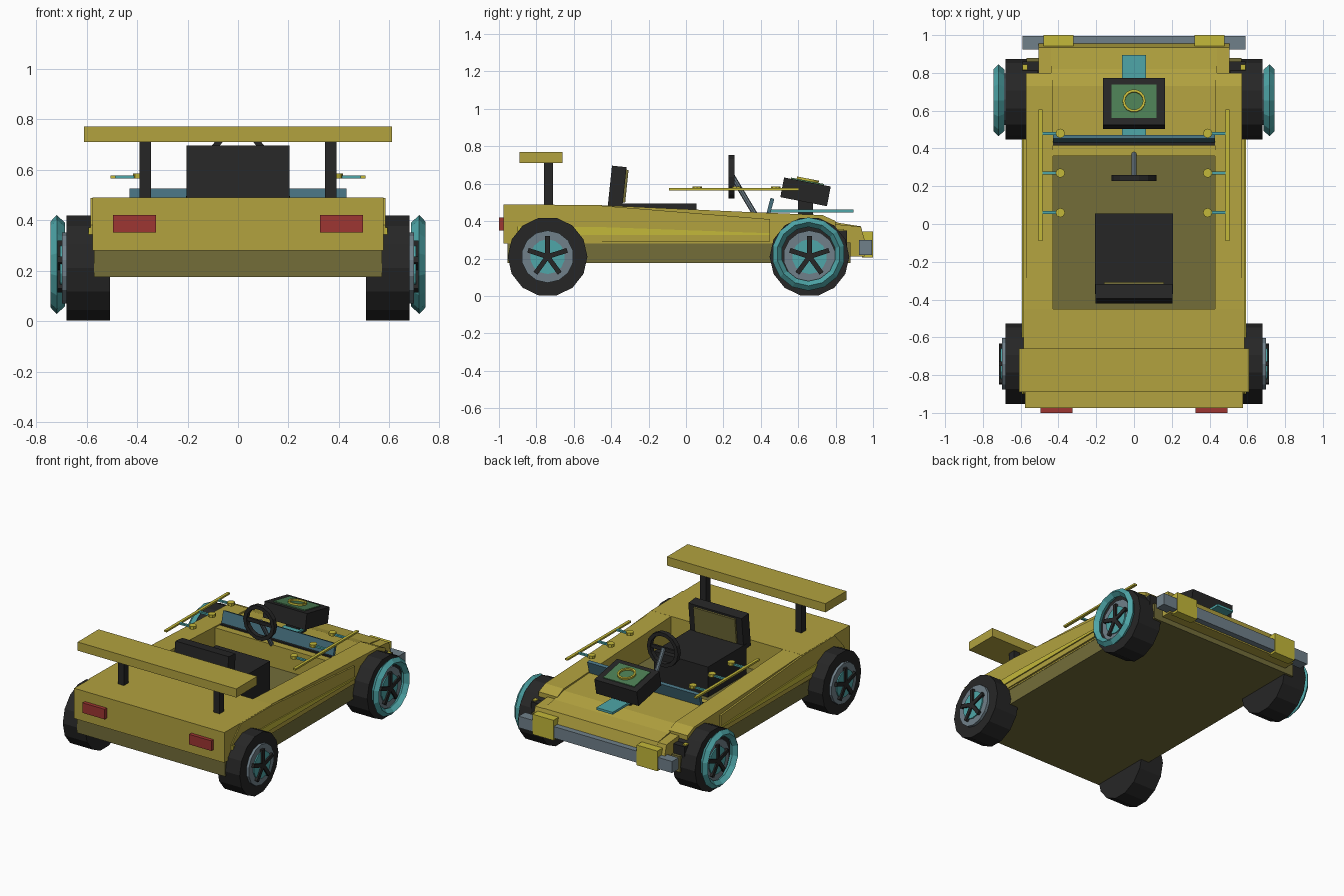
import bpy, bmesh, math
from mathutils import Matrix, Vector

if "Cube" in bpy.data.objects:
    bpy.data.objects.remove(bpy.data.objects["Cube"])


def mat(name, r, g, b):
    lin = [((c / 255 + 0.055) / 1.055) ** 2.4 for c in (r, g, b)]
    m = bpy.data.materials.new(name)
    m.diffuse_color = (*lin, 1)
    m.use_nodes = True
    m.node_tree.nodes["Principled BSDF"].inputs["Base Color"].default_value = m.diffuse_color
    return m


BODY = mat("body mustard", 178, 162, 63)
TRIM = mat("bright yellow", 196, 184, 58)
OLIVE = mat("dark olive", 115, 109, 57)
BLACK = mat("black", 38, 38, 38)
GREY = mat("blue grey", 112, 128, 138)
TEAL = mat("teal", 78, 166, 168)
BLUE = mat("slate teal", 70, 112, 126)
RED = mat("red", 158, 54, 50)
GREEN = mat("green", 76, 126, 84)


def finish(name, bm, m):
    bmesh.ops.recalc_face_normals(bm, faces=bm.faces)
    me = bpy.data.meshes.new(name)
    bm.to_mesh(me)
    bm.free()
    me.materials.append(m)
    ob = bpy.data.objects.new(name, me)
    bpy.context.collection.objects.link(ob)
    return ob


def box(name, x, y, z, m, tilt=0.0):
    """Box from ranges, optionally tilted about the x axis through its centre."""
    c = Vector((sum(x) / 2, sum(y) / 2, sum(z) / 2))
    bm = bmesh.new()
    bmesh.ops.create_cube(bm, size=1)
    bm.transform(Matrix.Translation(c) @ Matrix.Rotation(math.radians(tilt), 4, 'X')
                 @ Matrix.Diagonal((x[1] - x[0], y[1] - y[0], z[1] - z[0], 1)))
    return finish(name, bm, m)


def prism(name, pts, x0, x1, m):
    """Extrude a (y, z) profile along x."""
    bm = bmesh.new()
    f = bm.faces.new([bm.verts.new((x0, y, z)) for y, z in pts])
    ext = bmesh.ops.extrude_face_region(bm, geom=[f])
    bmesh.ops.translate(bm, vec=(x1 - x0, 0, 0),
                        verts=[v for v in ext["geom"] if isinstance(v, bmesh.types.BMVert)])
    return finish(name, bm, m)


def cyl(name, p, q, r, n, m, phase=0.0):
    p, q = Vector(p), Vector(q)
    d = q - p
    bm = bmesh.new()
    bmesh.ops.create_cone(bm, cap_ends=True, segments=n, radius1=r, radius2=r, depth=d.length)
    bm.transform(Matrix.Translation((p + q) / 2) @ d.to_track_quat('Z', 'Y').to_matrix().to_4x4()
                 @ Matrix.Rotation(phase, 4, 'Z'))
    return finish(name, bm, m)


def lathe(name, section, n, mx, m):
    """Closed ring: (height, radius) section spun about z, then placed by mx."""
    bm = bmesh.new()
    rings = []
    for i in range(n):
        a = 2 * math.pi * i / n
        rings.append([bm.verts.new((r * math.cos(a), r * math.sin(a), h)) for h, r in section])
    k = len(section)
    for i in range(n):
        a, b = rings[i], rings[(i + 1) % n]
        for j in range(k):
            bm.faces.new((a[j], a[(j + 1) % k], b[(j + 1) % k], b[j]))
    bm.transform(mx)
    return finish(name, bm, m)


# Floor pan
box("floor_pan", (-0.57, 0.57), (-0.955, 0.88), (0.175, 0.285), OLIVE)

# Rear deck with chamfered tail corners
prism("rear_deck", [(-0.975, 0.28), (-0.975, 0.49), (-0.45, 0.485), (-0.45, 0.28)],
      -0.577, 0.577, BODY)

# Hood, cowl and nose
prism("hood", [(0.36, 0.285), (0.36, 0.44), (0.45, 0.435), (0.73, 0.42), (0.82, 0.39),
               (0.935, 0.372), (0.955, 0.30), (0.955, 0.21), (0.88, 0.21)], -0.44, 0.44, BODY)
prism("nose", [(0.78, 0.21), (0.78, 0.385), (0.935, 0.37), (0.955, 0.30), (0.955, 0.21)],
      -0.505, 0.505, BODY)

# Spoiler
box("spoiler_wing", (-0.61, 0.61), (-0.89, -0.66), (0.71, 0.77), BODY)

# Front bumper
box("front_bumper", (-0.59, 0.59), (0.925, 0.995), (0.22, 0.30), GREY)

# Seat
box("seat_cushion", (-0.207, 0.207), (-0.37, 0.055), (0.285, 0.495), BLACK)
box("seat_back", (-0.205, 0.205), (-0.408, -0.33), (0.46, 0.693), BLACK, -6)
box("seat_pad", (-0.16, 0.16), (-0.331, -0.316), (0.50, 0.675), OLIVE, -6)

# Steering wheel and column
face_y = Matrix.Translation((0, 0.243, 0.637)) @ Matrix.Rotation(math.pi / 2, 4, 'X')
lathe("steering_wheel", [(-0.016, 0.095), (-0.016, 0.12), (0.016, 0.12), (0.016, 0.095)],
      14, face_y, BLACK)
box("steering_spoke", (-0.10, 0.10), (0.235, 0.25), (0.625, 0.65), BLACK)
cyl("steering_column", (0, 0.245, 0.645), (0, 0.37, 0.435), 0.014, 8, GREY)

# Wind deflector and dashboard strip
box("dashboard", (-0.43, 0.43), (0.415, 0.445), (0.42, 0.446), BLACK)
prism("wind_deflector", [(0.425, 0.42), (0.452, 0.525), (0.472, 0.518), (0.445, 0.42)],
      -0.43, 0.43, BLUE)

# Hood device: bracket plate, tilted box, green panel and ring
box("bracket_plate", (-0.063, 0.063), (0.45, 0.895), (0.447, 0.463), TEAL)
box("bracket_stem", (-0.05, 0.05), (0.60, 0.68), (0.42, 0.52), BLACK)
box("device_box", (-0.163, 0.163), (0.512, 0.766), (0.503, 0.61), BLACK, -11)
tilt = Matrix.Translation((0, 0.639, 0.5565)) @ Matrix.Rotation(math.radians(-11), 4, 'X')
panel = box("device_panel", (-0.12, 0.12), (-0.09, 0.09), (0.05, 0.060), GREEN)
panel.data.transform(tilt)
lathe("device_ring", [(0.060, 0.048), (0.060, 0.061), (0.072, 0.061), (0.072, 0.048)], 14,
      tilt, TRIM)


def wheel(name, s, y, z=0.21):
    def X(a):
        return (s * a, y, z)
    cyl(name + "_tyre", X(0.508), X(0.68), 0.213, 14, BLACK, math.pi / 14)
    cyl(name + "_rim", X(0.67), X(0.698), 0.14, 14, GREY)
    cyl(name + "_disc", X(0.69), X(0.706), 0.093, 14, TEAL)
    cyl(name + "_hub", X(0.70), X(0.716), 0.022, 10, BLACK)
    # five spokes joined into one star
    bm = bmesh.new()
    for i in range(5):
        r = bmesh.ops.create_cube(bm, size=1)
        bmesh.ops.transform(bm, verts=r["verts"], matrix=Matrix.Translation(X(0.707))
                            @ Matrix.Rotation(2 * math.pi * i / 5, 4, 'X')
                            @ Matrix.Translation((0, 0, 0.055))
                            @ Matrix.Diagonal((0.018, 0.026, 0.11, 1)))
    finish(name + "_spokes", bm, BLACK)


for s, side in ((-1, "left"), (1, "right")):
    def sx(a, b):
        return tuple(sorted((s * a, s * b)))

    # Side rails, with a bright wedge stripe along the flank
    prism(side + "_side_rail",
          [(-0.46, 0.28), (-0.46, 0.485), (0.30, 0.45), (0.73, 0.432), (0.80, 0.40),
           (0.80, 0.28)], s * 0.43, s * 0.572, BODY)
    prism(side + "_flank", [(-0.90, 0.29), (-0.90, 0.38), (-0.80, 0.488), (-0.46, 0.483),
                            (0.45, 0.41), (0.45, 0.29)], s * 0.56, s * 0.584, BODY)
    prism(side + "_flank_stripe", [(-0.90, 0.325), (-0.90, 0.37), (-0.45, 0.368), (0.45, 0.335),
                                   (0.45, 0.325)], s * 0.583, s * 0.592, TRIM)

    # Lamps
    box(side + "_tail_lamp", sx(0.325, 0.495), (-1.0, -0.97), (0.35, 0.42), RED)
    box(side + "_front_lamp", sx(0.32, 0.48), (0.94, 1.0), (0.205, 0.345), TRIM)
    box(side + "_corner_block", sx(0.50, 0.59), (0.79, 0.86), (0.27, 0.35), BLACK)
    box(side + "_corner_lamp", sx(0.565, 0.59), (0.815, 0.845), (0.34, 0.358), TRIM)

    # Spoiler post
    box(side + "_spoiler_post", sx(0.345, 0.39), (-0.76, -0.71), (0.485, 0.715), BLACK)

    # Side rod with three struts and nuts
    box(side + "_side_rod", sx(0.485, 0.505), (-0.09, 0.605), (0.564, 0.576), TRIM)
    for i, y in enumerate((0.06, 0.27, 0.48)):
        box(f"{side}_strut_{i}", sx(0.37, 0.49), (y - 0.008, y + 0.008), (0.564, 0.576), TEAL)
        cyl(f"{side}_nut_{i}", (s * 0.39, y, 0.564), (s * 0.39, y, 0.584), 0.025, 8, TRIM)

    # Wheels, with a teal guard ring on the front pair
    wheel(side + "_rear_wheel", s, -0.74)
    wheel(side + "_front_wheel", s, 0.66)
    lathe(side + "_guard_ring", [(0.685, 0.165), (0.718, 0.196), (0.743, 0.17), (0.715, 0.145)],
          14, Matrix.Translation((0, 0.655, 0.224)) @ Matrix.Rotation(s * math.pi / 2, 4, 'Y'),
          TEAL)
